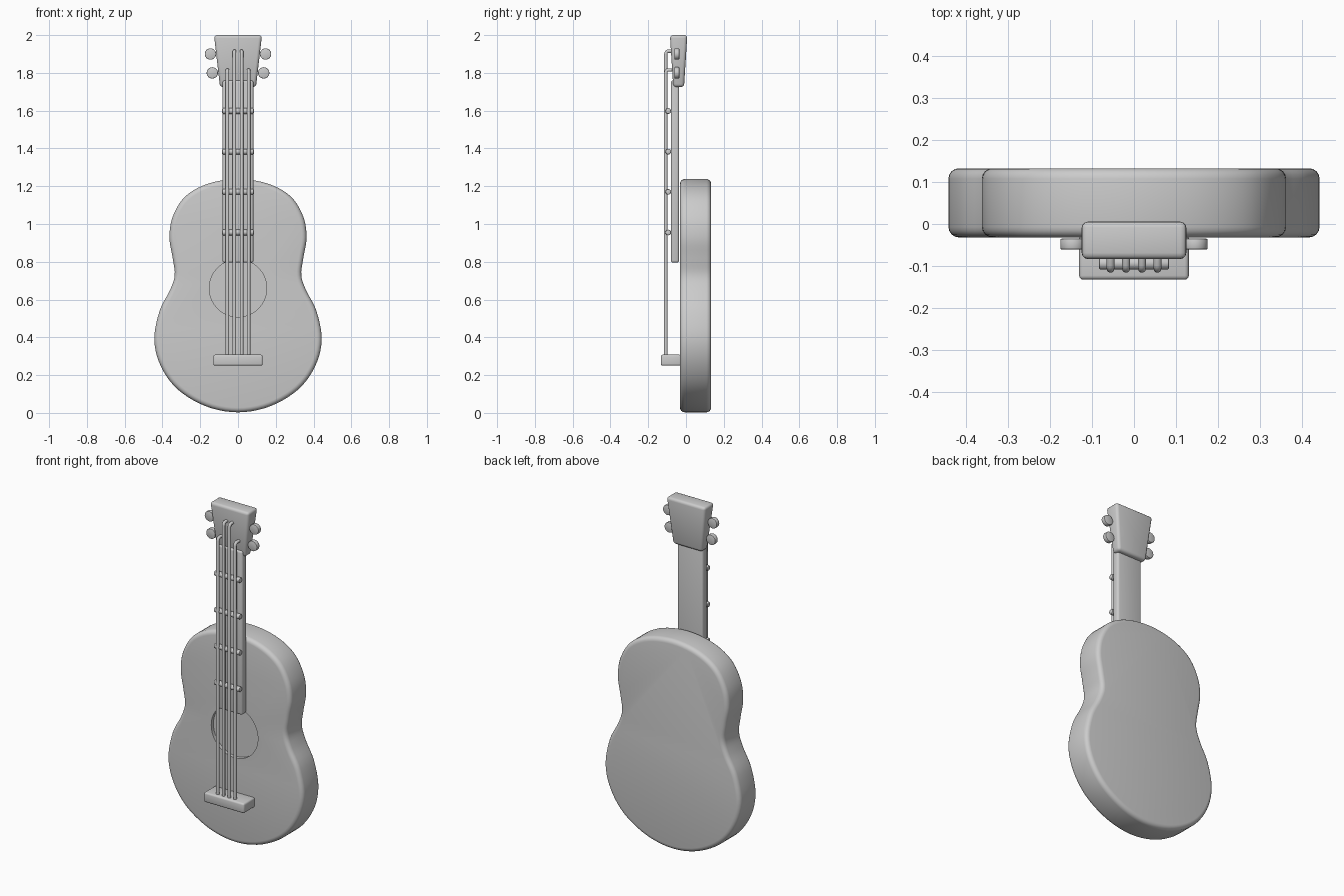
import bpy, bmesh
from math import pi
from mathutils import Vector

if "Cube" in bpy.data.objects:
    bpy.data.objects.remove(bpy.data.objects["Cube"])


def finish(obj, bevel=0.0, segments=3, cutter=None):
    """Apply bevel and optional cut, then smooth with sharp edges kept."""
    if bevel:
        m = obj.modifiers.new("bevel", 'BEVEL')
        m.width, m.segments, m.limit_method = bevel, segments, 'ANGLE'
        m.angle_limit = 0.7
    if cutter:
        m = obj.modifiers.new("cut", 'BOOLEAN')
        m.operation, m.object, m.solver = 'DIFFERENCE', cutter, 'EXACT'
    bpy.ops.object.select_all(action='DESELECT')
    obj.select_set(True)
    bpy.context.view_layer.objects.active = obj
    bpy.ops.object.convert(target='MESH')
    bpy.ops.object.shade_smooth_by_angle(angle=0.7)
    return obj


def mesh_object(name, bm):
    bmesh.ops.recalc_face_normals(bm, faces=bm.faces)
    me = bpy.data.meshes.new(name)
    bm.to_mesh(me)
    bm.free()
    obj = bpy.data.objects.new(name, me)
    bpy.context.collection.objects.link(obj)
    return obj


def box(name, lo, hi, bevel, bottom=(1, 1)):
    """Bevelled box; bottom scales the lower face for a taper."""
    lo, hi = Vector(lo), Vector(hi)
    mid, size = (lo + hi) / 2, hi - lo
    bm = bmesh.new()
    bmesh.ops.create_cube(bm, size=1)
    for v in bm.verts:
        sx, sy = bottom if v.co.z < 0 else (1, 1)
        v.co = mid + Vector((v.co.x * size.x * sx, v.co.y * size.y * sy, v.co.z * size.z))
    return finish(mesh_object(name, bm), bevel)


def cylinder(name, loc, r, depth, rot, bevel=0.0, sides=32):
    bpy.ops.mesh.primitive_cylinder_add(vertices=sides, radius=r, depth=depth,
                                        location=loc, rotation=rot)
    obj = bpy.context.object
    obj.name = name
    return finish(obj, bevel, 2)


def smooth_loop(pts, steps):
    """Closed Catmull-Rom curve through the points."""
    out, n = [], len(pts)
    for i in range(n):
        a, b, c, d = (Vector(pts[(i + k) % n]) for k in (-1, 0, 1, 2))
        for s in range(steps):
            t = s / steps
            out.append(0.5 * (2 * b + (c - a) * t + (2 * a - 5 * b + 4 * c - d) * t ** 2
                              + (3 * b - a - 3 * c + d) * t ** 3))
    return out


# Body: mirrored half outline, extruded in depth, with a shallow sound hole
half = [(0, 0.003), (0.17, 0.035), (0.32, 0.125), (0.41, 0.25), (0.443, 0.39),
        (0.415, 0.54), (0.36, 0.65), (0.335, 0.73), (0.346, 0.82), (0.363, 0.93),
        (0.345, 1.04), (0.28, 1.145), (0.16, 1.213), (0, 1.238)]
outline = smooth_loop(half + [(-x, z) for x, z in half[-2:0:-1]], 5)
bm = bmesh.new()
face = bm.faces.new([bm.verts.new((p.x, -0.032, p.y)) for p in outline])
new = bmesh.ops.extrude_face_region(bm, geom=[face])["geom"]
bmesh.ops.translate(bm, vec=(0, 0.165, 0),
                    verts=[g for g in new if isinstance(g, bmesh.types.BMVert)])
body = mesh_object("body", bm)
hole = cylinder("sound_hole_cutter", (0, -0.062, 0.66), 0.152, 0.1, (pi / 2, 0, 0), sides=64)
hole.hide_render = True
finish(body, 0.025, 4, hole)
bpy.data.objects.remove(hole)

# Neck, tapered headstock and bridge
box("neck", (-0.082, -0.08, 0.795), (0.082, -0.036, 1.76), 0.012)
box("headstock", (-0.127, -0.085, 1.725), (0.127, 0.007, 2.0), 0.016, (0.75, 0.62))
box("bridge", (-0.131, -0.133, 0.25), (0.131, -0.025, 0.308), 0.01)

# Frets
for i, z in enumerate((0.955, 1.17, 1.383, 1.598)):
    cylinder(f"fret_{i + 1}", (0, -0.094, z), 0.015, 0.168, (0, pi / 2, 0), 0.005, 16)

# Tuning pegs
for side, s in (("left", -1), ("right", 1)):
    for level, x, z in (("lower", 0.136, 1.8), ("upper", 0.146, 1.9)):
        cylinder(f"peg_{side}_{level}", (s * x, -0.048, z), 0.03, 0.026,
                 (pi / 2, 0, 0), 0.004)

# Strings: straight run, bending back into the headstock
for i, (x, top) in enumerate(((-0.056, 1.81), (-0.019, 1.91), (0.019, 1.91), (0.056, 1.81))):
    path = [(-0.107, 0.29), (-0.107, top - 0.01), (-0.104, top), (-0.097, top + 0.005),
            (-0.06, top + 0.005)]
    cu = bpy.data.curves.new(f"string_{i + 1}", 'CURVE')
    cu.dimensions, cu.bevel_depth, cu.bevel_resolution = '3D', 0.0095, 3
    cu.use_fill_caps = True
    sp = cu.splines.new('POLY')
    sp.points.add(len(path) - 1)
    for p, (y, z) in zip(sp.points, path):
        p.co = (x, y, z, 1)
    obj = bpy.data.objects.new(cu.name, cu)
    bpy.context.collection.objects.link(obj)
    finish(obj)
